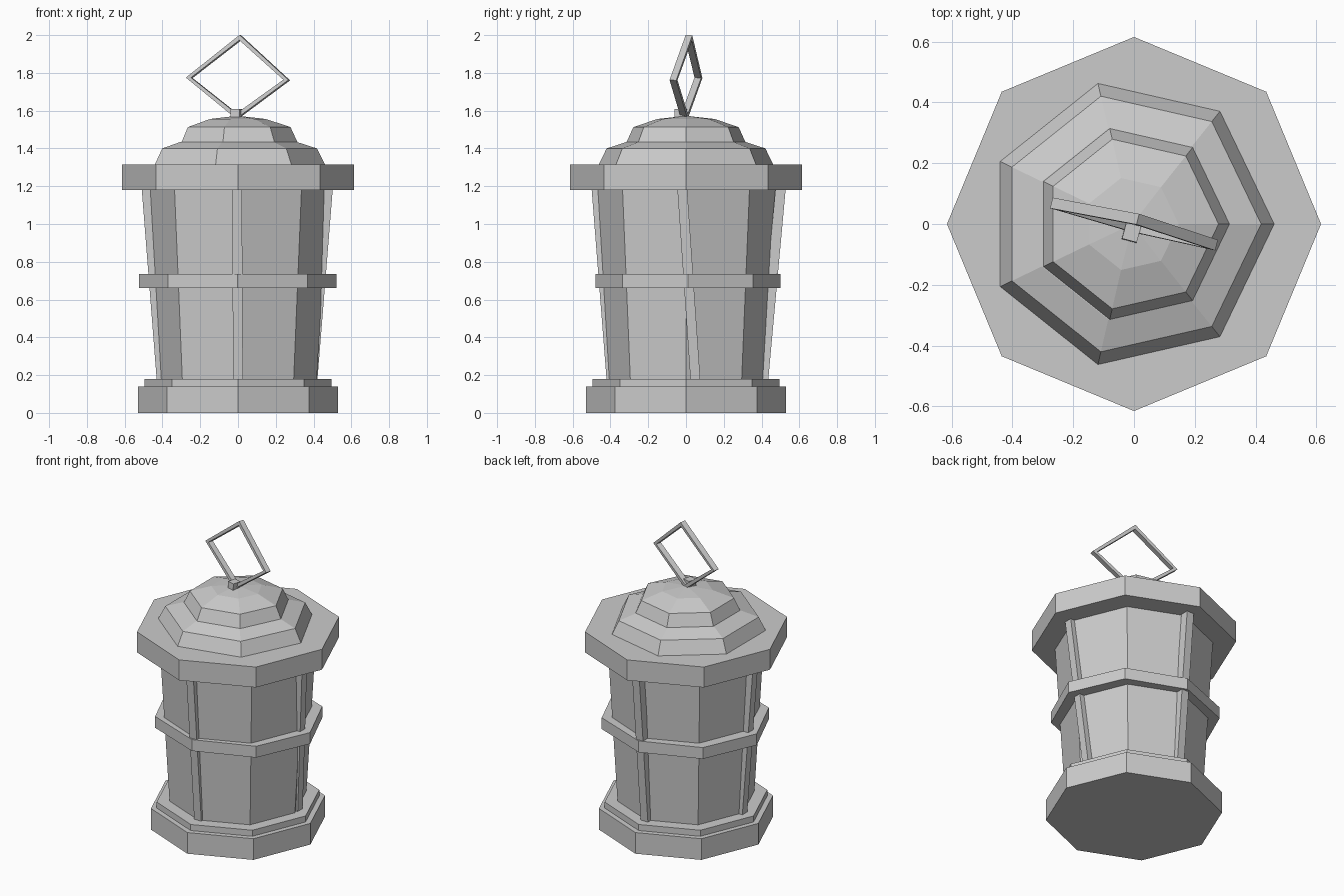
import bpy, bmesh, math
from mathutils import Vector

if "Cube" in bpy.data.objects:
    bpy.data.objects.remove(bpy.data.objects["Cube"])

def make(name, bm):
    bmesh.ops.recalc_face_normals(bm, faces=bm.faces)
    me = bpy.data.meshes.new(name)
    bm.to_mesh(me)
    bm.free()
    ob = bpy.data.objects.new(name, me)
    bpy.context.collection.objects.link(ob)
    return ob

def bridge(bm, a, b):
    n = len(a)
    for i in range(n):
        bm.faces.new((a[i], a[(i + 1) % n], b[(i + 1) % n], b[i]))

# stacked n-sided solid; profile entries are (radius, z)
def turned(name, sides, profile, center=(0, 0), sy=1.0, apex=None):
    bm = bmesh.new()
    rings = []
    for r, z in profile:
        rings.append([bm.verts.new((center[0] + r * math.cos(math.tau * i / sides),
                                    center[1] + sy * r * math.sin(math.tau * i / sides), z))
                      for i in range(sides)])
    for a, b in zip(rings, rings[1:]):
        bridge(bm, a, b)
    bm.faces.new(rings[0])
    if apex:
        tip = bm.verts.new(apex)
        for i in range(sides):
            bm.faces.new((rings[-1][i], rings[-1][(i + 1) % sides], tip))
    else:
        bm.faces.new(rings[-1])
    return make(name, bm)

# square bar between two points; u and v are half-extents
def bar(name, p0, p1, u, v):
    bm = bmesh.new()
    rings = [[bm.verts.new(Vector(p) + s * u + t * v)
              for s, t in ((-1, -1), (1, -1), (1, 1), (-1, 1))] for p in (p0, p1)]
    bridge(bm, *rings)
    for r in rings:
        bm.faces.new(r)
    return make(name, bm)

# base, glass body, belt and lid
turned("base_plinth", 8, [(0.53, 0), (0.53, 0.14)])
turned("base_step", 8, [(0.495, 0.14), (0.495, 0.18)])
turned("lantern_body", 8, [(0.417, 0.18), (0.475, 1.18)])
turned("middle_band", 8, [(0.523, 0.66), (0.523, 0.735)], (-0.002, 0.01), 0.935)
turned("lid_rim", 8, [(0.615, 1.18), (0.615, 1.315)])

# stepped seven-sided dome
turned("dome_lower", 7, [(0.474, 1.315), (0.431, 1.40), (0.322, 1.435)], (-0.013, 0))
turned("dome_upper", 7, [(0.322, 1.435), (0.286, 1.513), (0.155, 1.556)],
       (-0.008, 0), apex=(-0.005, 0, 1.573))

# corner posts: direction, outer reach at bottom/top, sideways shift at bottom/top
posts = [("right", 0, 0.420, 0.502, 0.05, -0.02),
         ("back", 90, 0.435, 0.528, 0.0, 0.0),
         ("left", 180, 0.430, 0.510, 0.0, 0.0),
         ("front", 270, 0.420, 0.500, 0.0, -0.005)]
for side, deg, r0, r1, s0, s1 in posts:
    a = math.radians(deg)
    out = Vector((math.cos(a), math.sin(a), 0))
    lat = Vector((-out.y, out.x, 0))
    up = Vector((0, 0, 1))
    bar("post_" + side, out * (r0 - 0.027) + lat * s0 + up * 0.17,
        out * (r1 - 0.027) + lat * s1 + up * 1.19, out * 0.027, lat * 0.026)

# tilted square carrying ring, mitred at its corners
corners = [Vector(c) for c in ((0.012, 0.015, 1.986), (-0.258, 0.066, 1.774),
                               (-0.005, -0.008, 1.57), (0.258, -0.066, 1.762))]
mid = sum(corners, Vector()) / 4
normal = (corners[0] - corners[2]).cross(corners[1] - corners[3]).normalized()
bm = bmesh.new()
rings = []
for c in corners:
    d = (c - mid).normalized() * 0.014
    n = normal * 0.018
    rings.append([bm.verts.new(p) for p in (c - d - n, c + d - n, c + d + n, c - d + n)])
for i in range(4):
    bridge(bm, rings[i], rings[(i + 1) % 4])
make("carry_ring", bm)

# small knob holding the ring
a = math.radians(-15)
bar("ring_knob", (-0.01, -0.03, 1.555), (-0.008, -0.028, 1.608),
    Vector((math.cos(a), math.sin(a), 0)) * 0.025, Vector((-math.sin(a), math.cos(a), 0)) * 0.027)
